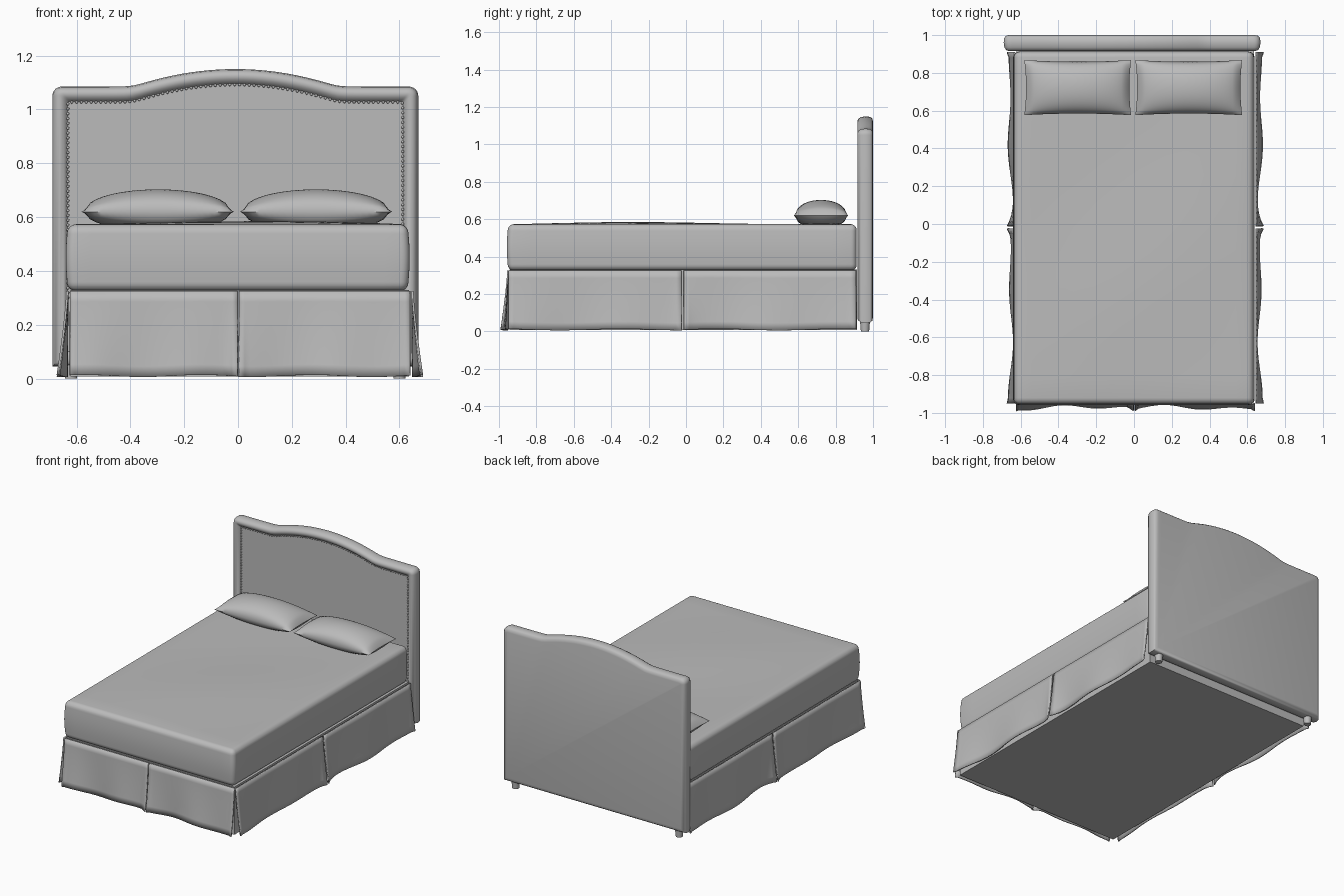
import bpy, bmesh, math
from mathutils import Matrix, Vector

cube = bpy.data.objects.get("Cube")
if cube:
    bpy.data.objects.remove(cube, do_unlink=True)

grey = bpy.data.materials.new("grey fabric")
grey.use_nodes = True
grey.diffuse_color = (0.5, 0.5, 0.5, 1)
grey.node_tree.nodes["Principled BSDF"].inputs["Base Color"].default_value = (0.5, 0.5, 0.5, 1)


def finish(name, bm, angle=40):
    bmesh.ops.recalc_face_normals(bm, faces=bm.faces)
    mesh = bpy.data.meshes.new(name)
    bm.to_mesh(mesh)
    bm.free()
    mesh.materials.append(grey)
    obj = bpy.data.objects.new(name, mesh)
    bpy.context.collection.objects.link(obj)
    bpy.ops.object.select_all(action='DESELECT')
    obj.select_set(True)
    bpy.context.view_layer.objects.active = obj
    bpy.ops.object.shade_smooth_by_angle(angle=math.radians(angle))
    return obj


def box(name, lo, hi, bevel=0, segments=4, cuts=0, shape=None):
    lo, hi = Vector(lo), Vector(hi)
    bm = bmesh.new()
    bmesh.ops.create_cube(bm, size=1)
    bmesh.ops.scale(bm, vec=hi - lo, verts=bm.verts)
    bmesh.ops.translate(bm, vec=(lo + hi) / 2, verts=bm.verts)
    if bevel:
        bmesh.ops.bevel(bm, geom=bm.edges[:], offset=bevel, segments=segments,
                        affect='EDGES', profile=0.5)
    if cuts:
        for axis in range(3):
            for i in range(1, cuts):
                spot = lo.copy()
                spot[axis] += (hi - lo)[axis] * i / cuts
                normal = Vector((0, 0, 0))
                normal[axis] = 1
                bmesh.ops.bisect_plane(bm, geom=bm.verts[:] + bm.edges[:] + bm.faces[:],
                                       plane_co=spot, plane_no=normal)
    if shape:
        for v in bm.verts:
            shape(v.co)
    return finish(name, bm)


# Headboard: arched outline, rolled rim and recessed front panel
CX, HALF, BASE = -0.01, 0.68, 0.045


def arch(x):
    bump = 0.065 * (1 - (x / 0.38) ** 2)
    return 1.085 + (bump + math.sqrt(bump * bump + 0.00006)) / 2


def outline(d):
    half, steps = HALF - d, 64
    r = max(0.035 - d, 0.008)
    top = []
    for i in range(steps + 1):
        x = -half + 2 * half * (0.5 - 0.5 * math.cos(math.pi * i / steps))
        over = max(0, abs(x) - (half - r))
        z = arch(x) - d - (r - math.sqrt(max(0, r * r - over * over)))
        top.append((x + CX, z))
    return [(CX - half, BASE + d)] + top + [(CX + half, BASE + d)]


bm = bmesh.new()
section = [(0.03, 1.0), (0.012, 0.996), (0.003, 0.985), (0, 0.96), (0.004, 0.935),
           (0.013, 0.921), (0.026, 0.916), (0.04, 0.92), (0.05, 0.93), (0.056, 0.938)]
rings = [[bm.verts.new((x, y, z)) for x, z in outline(d)] for d, y in section]
for a, b in zip(rings, rings[1:]):
    for i in range(len(a)):
        j = (i + 1) % len(a)
        bm.faces.new((a[i], a[j], b[j], b[i]))
bm.faces.new(rings[0])
bm.faces.new(rings[-1])
finish("headboard", bm)

# Nail heads, evenly spaced along the inner edge of the rim
bm = bmesh.new()
path = [Vector((x, 0.936, z)) for x, z in outline(0.058)]
path[0].z = path[-1].z = 0.3
gap, left = 0.018, 0.0
for a, b in zip(path, path[1:]):
    length = (b - a).length
    while left <= length and length > 0:
        bmesh.ops.create_icosphere(bm, subdivisions=1, radius=0.006,
                                   matrix=Matrix.Translation(a.lerp(b, left / length)))
        left += gap
    left -= length
finish("nail_heads", bm, 60)

# Headboard feet
for side, name in ((1, "left"), (-1, "right")):
    bm = bmesh.new()
    bmesh.ops.create_cone(bm, cap_ends=True, segments=20, radius1=0.022, radius2=0.027,
                          depth=0.06, matrix=Matrix.Translation((CX + side * 0.61, 0.957, 0.03)))
    finish(name + "_headboard_foot", bm)

# Base and mattress
box("bed_base", (-0.622, -0.945, 0.008), (0.635, 0.915, 0.33))


def soften(co):
    u, v = co.x / 0.635, (co.y + 0.02) / 0.935
    w = (co.z - 0.325) / 0.25
    bulge = 0.008 * math.sin(math.pi * min(1, max(0, w)))
    co.x += bulge * u
    co.y += bulge * v if v < 0 else 0
    if w > 0.9:
        crown = max(0, 1 - u * u) * max(0, 1 - v * v)
        co.z += crown * (0.006 + 0.008 * math.sin(2.6 * co.x - 3.4 * co.y))


box("mattress", (-0.632, -0.95, 0.325), (0.63, 0.912, 0.573), 0.03, 5, 14, soften)


# Skirt panels: hanging cloth that flares and ripples towards the hem
def skirt(name, start, end, out, flare, phase):
    start, end, out = Vector(start), Vector(end), Vector(out)
    bm = bmesh.new()
    cols, rows = 32, 8
    grid = []
    for i in range(cols + 1):
        s = i / cols
        wave = 0.5 + 0.25 * math.sin(11 * s + phase) + 0.2 * math.cos(5 * s + phase)
        wave = max(wave, abs(2 * s - 1) ** 8)
        hem = 0.006 + 0.008 * (0.5 + 0.5 * math.sin(9 * s + 2 * phase))
        line = []
        for j in range(rows + 1):
            t = j / rows
            p = start.lerp(end, s) + out * flare * wave * t ** 1.3
            p.z = 0.325 + (hem - 0.325) * t
            line.append(bm.verts.new(p))
        grid.append(line)
    for a, b in zip(grid, grid[1:]):
        for j in range(rows):
            bm.faces.new((a[j], b[j], b[j + 1], a[j + 1]))
    obj = finish(name, bm)
    cloth = obj.modifiers.new("cloth thickness", 'SOLIDIFY')
    cloth.thickness = 0.008
    cloth.offset = 0


skirt("front_right_skirt", (-0.625, -0.952, 0), (-0.002, -0.952, 0), (0, -1, 0), 0.036, 0.4)
skirt("front_left_skirt", (0.004, -0.952, 0), (0.64, -0.952, 0), (0, -1, 0), 0.036, 2.0)
for side, name, x in ((1, "left", 0.648), (-1, "right", -0.634)):
    skirt(name + "_side_front_skirt", (x, -0.95, 0), (x, -0.024, 0), (side, 0, 0), 0.036, 1.0)
    skirt(name + "_side_rear_skirt", (x, -0.012, 0), (x, 0.91, 0), (side, 0, 0), 0.036, 3.0)


# Pillows: two cushioned sheets meeting at a pinched seam
def pillow(name, cx):
    bm = bmesh.new()
    n = 24
    seam = 0.62
    bmesh.ops.create_grid(bm, x_segments=n, y_segments=n, size=1)
    bmesh.ops.duplicate(bm, geom=bm.verts[:] + bm.edges[:] + bm.faces[:])
    bm.verts.ensure_lookup_table()
    half = len(bm.verts) // 2
    for i, v in enumerate(bm.verts):
        u, w = v.co.x, v.co.y
        puff = (max(0, 1 - u * u) * max(0, 1 - w * w)) ** 0.5
        height = 0.083 * puff if i < half else -0.047 * min(1, 1.5 * puff)
        v.co.x = cx + 0.283 * u * (1 - 0.035 * (1 - w * w) * u * u)
        v.co.y = 0.722 + 0.146 * w * (1 - 0.06 * (1 - u * u) * w * w)
        v.co.z = seam + height
    bmesh.ops.remove_doubles(bm, verts=bm.verts, dist=0.0005)
    finish(name, bm, 60)


pillow("right_pillow", -0.298)
pillow("left_pillow", 0.29)
